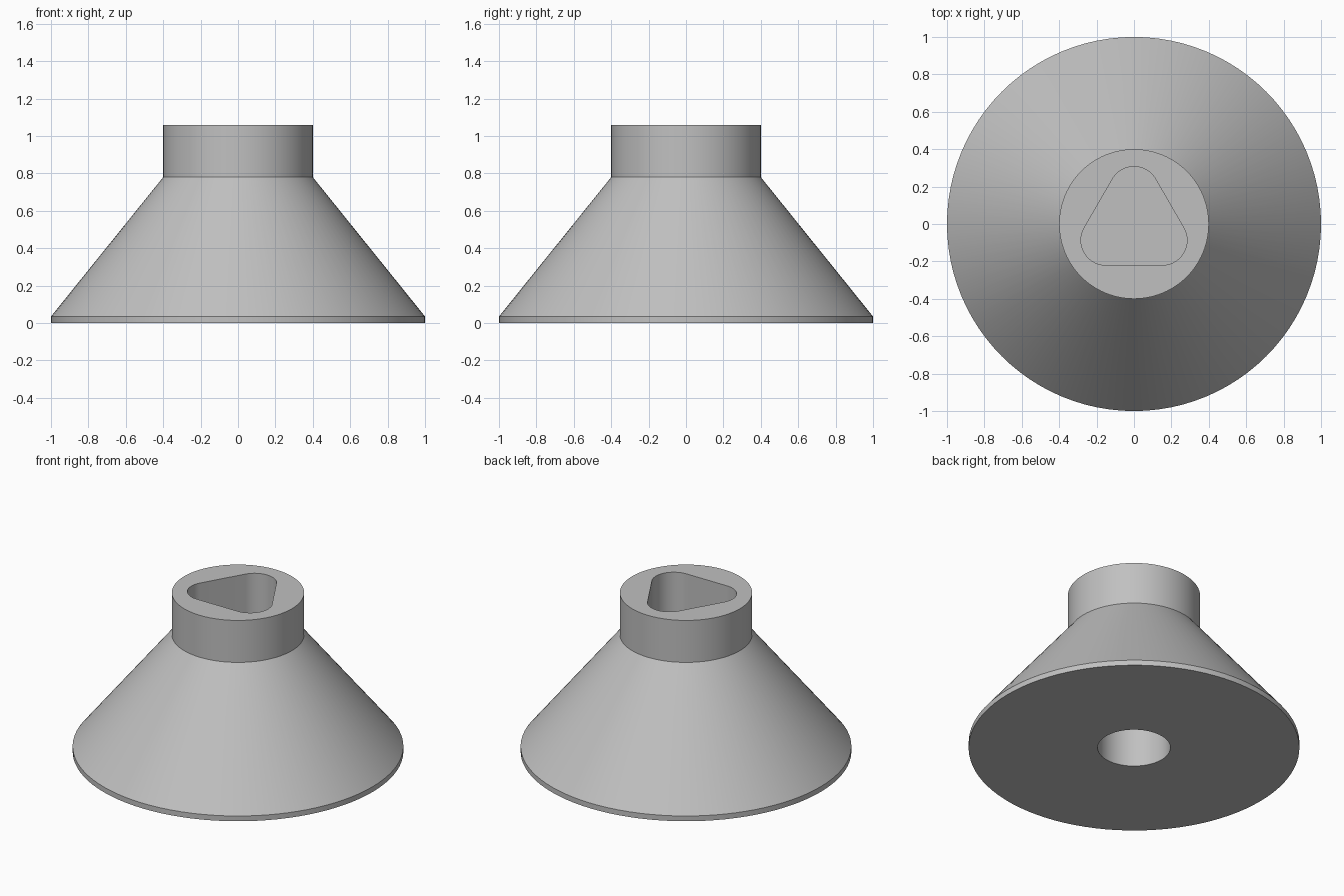
import bpy, bmesh, math

if "Cube" in bpy.data.objects:
    bpy.data.objects.remove(bpy.data.objects["Cube"])

N = 96                      # sides of every ring
START = math.radians(30)    # rings begin where the first socket corner begins


def circle(r, z):
    return [(r * math.cos(START + math.tau * k / N), r * math.sin(START + math.tau * k / N), z)
            for k in range(N)]


def rounded_triangle(reach, r, z):
    """Three 120 degree corner arcs joined by straight sides, one corner facing +y."""
    pts, per = [], N // 3
    for c in range(3):
        mid = math.radians(90 + 120 * c)
        for k in range(per):
            a = mid + math.radians(-60 + 120 * k / (per - 1))
            pts.append((reach * math.cos(mid) + r * math.cos(a),
                        reach * math.sin(mid) + r * math.sin(a), z))
    return pts


# Surface as a chain of rings: bottom bore, base, cone, collar, triangular socket
rings = [
    circle(0.22, 0.40),                     # bore ceiling
    circle(0.22, 0.0),                      # bore mouth
    circle(1.0, 0.0),                       # base
    circle(1.0, 0.035),                     # rim
    circle(0.4, 0.78),                      # cone top
    circle(0.4, 1.06),                      # collar top
    rounded_triangle(0.174, 0.133, 1.06),   # socket mouth
    rounded_triangle(0.174, 0.133, 0.75),   # socket floor
]

bm = bmesh.new()
loops = [[bm.verts.new(p) for p in ring] for ring in rings]
for a, b in zip(loops, loops[1:]):
    for i in range(N):
        j = (i + 1) % N
        bm.faces.new((a[i], a[j], b[j], b[i]))
bm.faces.new(loops[0])
bm.faces.new(loops[-1])
bmesh.ops.recalc_face_normals(bm, faces=bm.faces)

mesh = bpy.data.meshes.new("conical_knob")
bm.to_mesh(mesh)
bm.free()
knob = bpy.data.objects.new("conical_knob", mesh)
bpy.context.collection.objects.link(knob)

# Plain grey finish
grey = bpy.data.materials.new("plain grey")
grey.diffuse_color = (0.53, 0.53, 0.53, 1)
grey.use_nodes = True
grey.node_tree.nodes["Principled BSDF"].inputs["Base Color"].default_value = grey.diffuse_color
mesh.materials.append(grey)

bpy.context.view_layer.objects.active = knob
knob.select_set(True)
bpy.ops.object.shade_smooth_by_angle(angle=math.radians(30))
